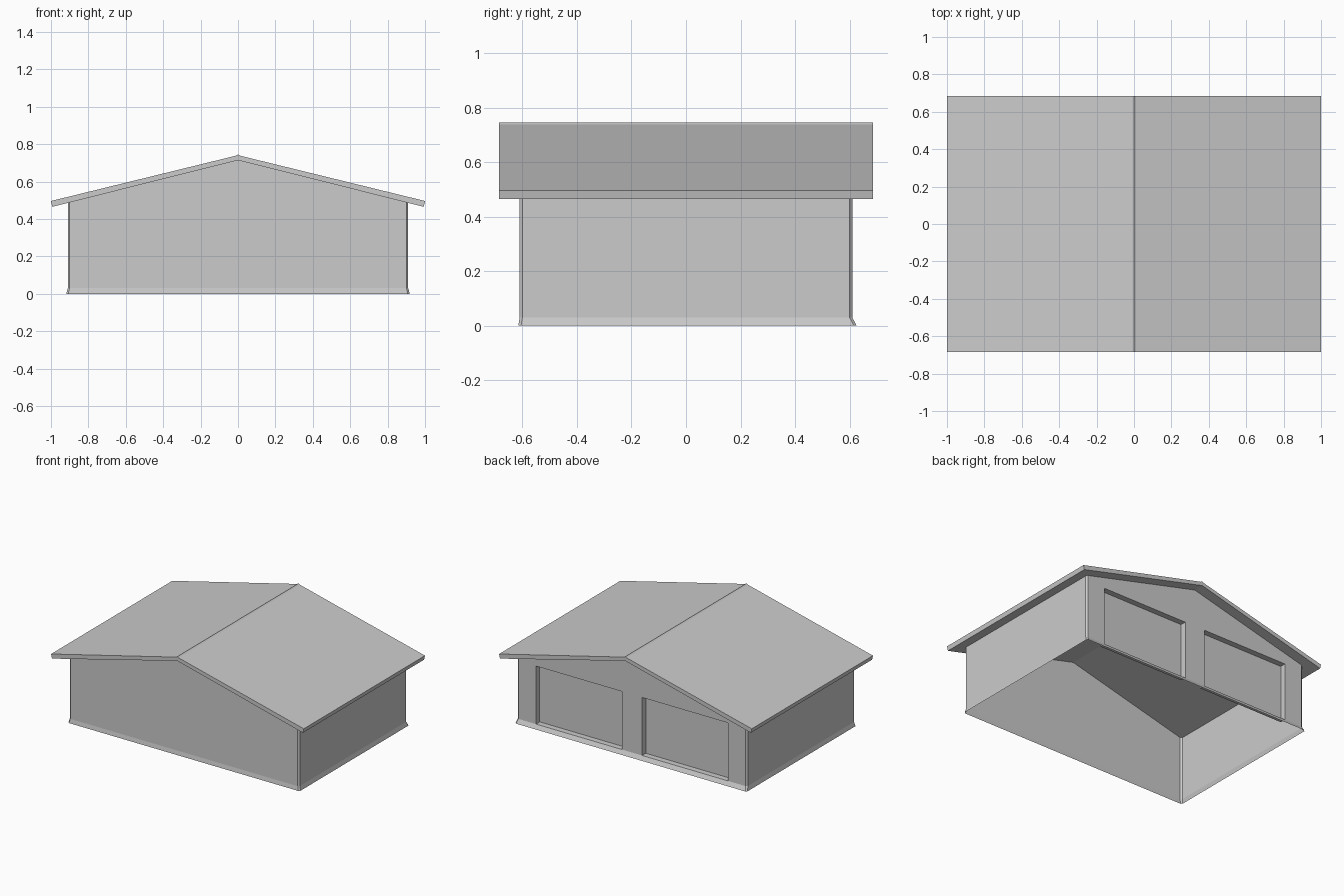
import bpy

if "Cube" in bpy.data.objects:
    bpy.data.objects.remove(bpy.data.objects["Cube"])

PEAK, SLOPE = 0.714, 0.2507          # underside of the roof
BASE_Z, DOOR_Z = 0.03, 0.445         # skirt top / sill, door head
WX, WY, CH = 0.91, 0.61, 0.01        # wall half sizes and corner chamfer
DOOR_IN, DOOR_OUT, DEPTH = 0.08, 0.76, 0.042


def roof_z(x):
    return PEAK - SLOPE * abs(x)


def make_mesh(name, faces):
    """Build an object from a list of faces given as coordinate tuples."""
    verts, index, polys = [], {}, []
    for face in faces:
        poly = []
        for co in face:
            key = tuple(round(c, 5) for c in co)
            if key not in index:
                index[key] = len(verts)
                verts.append(key)
            poly.append(index[key])
        polys.append(poly)
    mesh = bpy.data.meshes.new(name)
    mesh.from_pydata(verts, [], polys)
    obj = bpy.data.objects.new(name, mesh)
    bpy.context.collection.objects.link(obj)
    return obj


# Wall outline, counter-clockwise; back side split at the door edges
cx, cy = WX - CH, WY - CH
back_xs = [cx, DOOR_OUT, DOOR_IN, 0, -DOOR_IN, -DOOR_OUT, -cx]
outline = ([(-cx, -WY), (0, -WY), (cx, -WY), (WX, -cy), (WX, cy)]
           + [(x, WY) for x in back_xs] + [(-WX, cy), (-WX, -cy)])


def flare(p):
    """Foot of the skirt, pushed out more along the door side."""
    x, y = p
    return (x * 0.918 / WX, y * (0.626 if y > 0 else 0.615) / WY, 0)


walls, skirt = [], []
for a, b in zip(outline, outline[1:] + outline[:1]):
    is_door = a[1] == b[1] == WY and abs(abs(a[0] - b[0]) - (DOOR_OUT - DOOR_IN)) < 1e-4
    low = DOOR_Z if is_door else BASE_Z
    walls.append([(*a, low), (*b, low), (*b, roof_z(b[0])), (*a, roof_z(a[0]))])
    skirt.append([flare(a), flare(b), (*b, BASE_Z), (*a, BASE_Z)])
make_mesh("walls", walls)
make_mesh("base_skirt", skirt)

# Recessed garage doors with jambs, head and sill
for name, x0, x1 in (("right_door", DOOR_OUT, DOOR_IN), ("left_door", -DOOR_IN, -DOOR_OUT)):
    rim = [(x0, BASE_Z), (x1, BASE_Z), (x1, DOOR_Z), (x0, DOOR_Z)]
    front = [(x, WY, z) for x, z in rim]
    inner = [(x, WY - DEPTH, z) for x, z in rim]
    faces = [inner]
    for i in range(4):
        j = (i + 1) % 4
        faces.append([front[i], front[j], inner[j], inner[i]])
    make_mesh(name, faces)

# Gabled roof slab with a small raised ridge, extruded along y
half = [(0.012, 0.738), (1.0, 0.496), (0.993, 0.465)]
profile = [(0, PEAK)] + half[::-1] + [(0, 0.745)] + [(-x, z) for x, z in half]
RY = 0.685
n = len(profile)
roof = []
for i in range(n):
    (x0, z0), (x1, z1) = profile[i], profile[(i + 1) % n]
    roof.append([(x0, -RY, z0), (x0, RY, z0), (x1, RY, z1), (x1, -RY, z1)][::-1])
# Gable ends, one polygon per slope
right = profile[:5]
left = [profile[0]] + profile[4:]
for part in (right, [left[0]] + left[1:]):
    roof.append([(x, -RY, z) for x, z in part])
    roof.append([(x, RY, z) for x, z in reversed(part)])
make_mesh("roof", roof)
